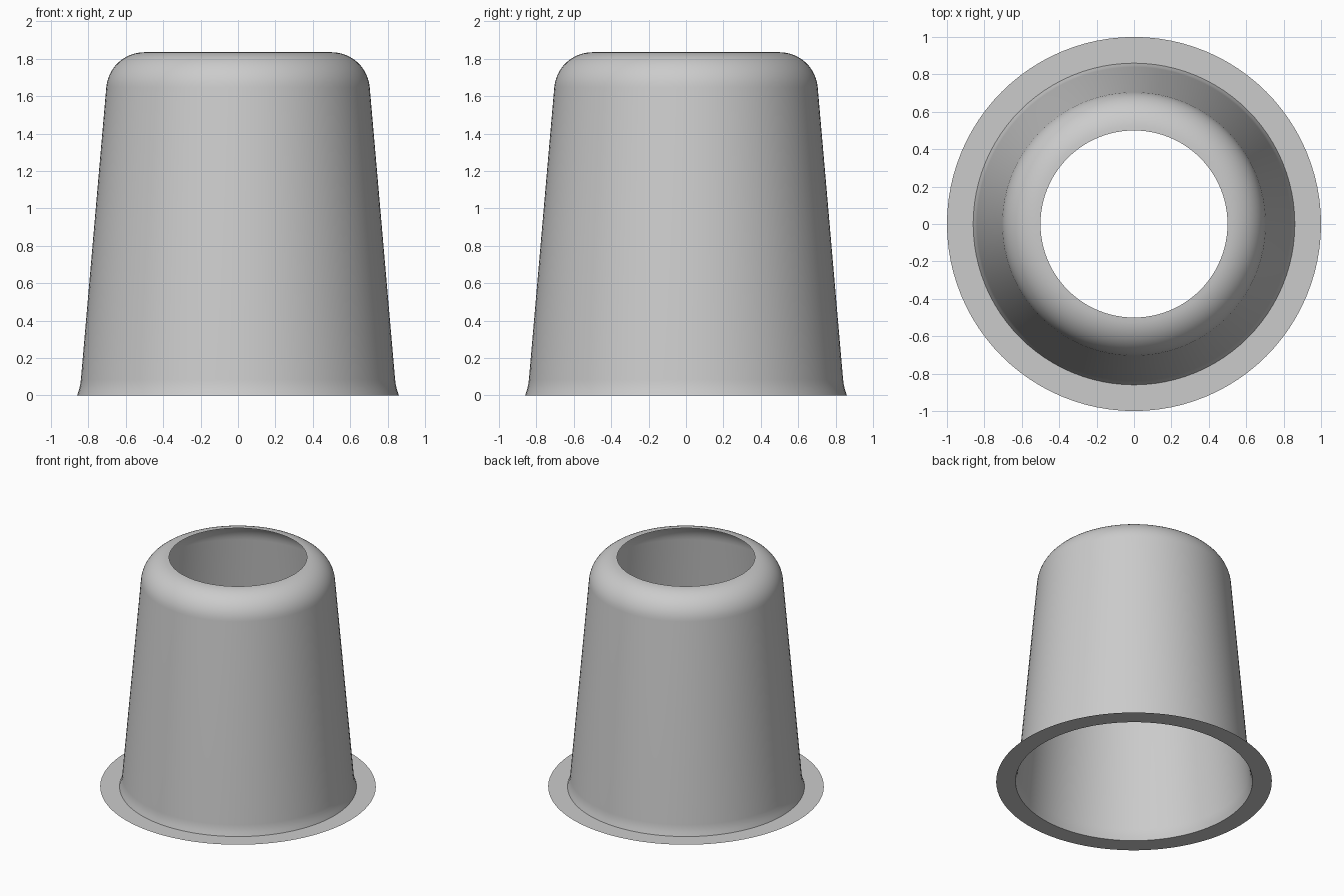
import bpy, bmesh, math

SEGMENTS = 96

cube = bpy.data.objects.get("Cube")
if cube:
    bpy.data.objects.remove(cube, do_unlink=True)

grey = bpy.data.materials.new("light grey")
grey.use_nodes = True
colour = (0.6, 0.6, 0.6, 1)
grey.diffuse_color = colour
grey.node_tree.nodes["Principled BSDF"].inputs["Base Color"].default_value = colour


def revolve(name, profile):
    """Spin an open (radius, height) profile around z into a thin shell."""
    bm = bmesh.new()
    rings = []
    for radius, height in profile:
        ring = []
        for i in range(SEGMENTS):
            a = math.tau * i / SEGMENTS
            ring.append(bm.verts.new((radius * math.cos(a), radius * math.sin(a), height)))
        rings.append(ring)
    for low, high in zip(rings, rings[1:]):
        for i in range(SEGMENTS):
            j = (i + 1) % SEGMENTS
            bm.faces.new((low[i], low[j], high[j], high[i]))
    mesh = bpy.data.meshes.new(name)
    bm.to_mesh(mesh)
    bm.free()
    mesh.materials.append(grey)
    obj = bpy.data.objects.new(name, mesh)
    bpy.context.collection.objects.link(obj)
    bpy.ops.object.select_all(action="DESELECT")
    obj.select_set(True)
    bpy.context.view_layer.objects.active = obj
    bpy.ops.object.shade_smooth_by_angle(angle=math.radians(40))
    return obj


# Flared foot, tapered wall and rounded shoulder, open at both ends
foot = [(0.86, 0), (0.85, 0.03), (0.843, 0.06), (0.84, 0.085)]
shoulder = []
for step in range(13):
    angle = math.radians(5 + 85 * step / 12)
    shoulder.append((0.5 + 0.205 * math.cos(angle), 1.63 + 0.205 * math.sin(angle)))
revolve("tapered_shell", foot + shoulder)

# Flat ring around the foot
revolve("base_flange", [(1, 0), (0.86, 0)])
